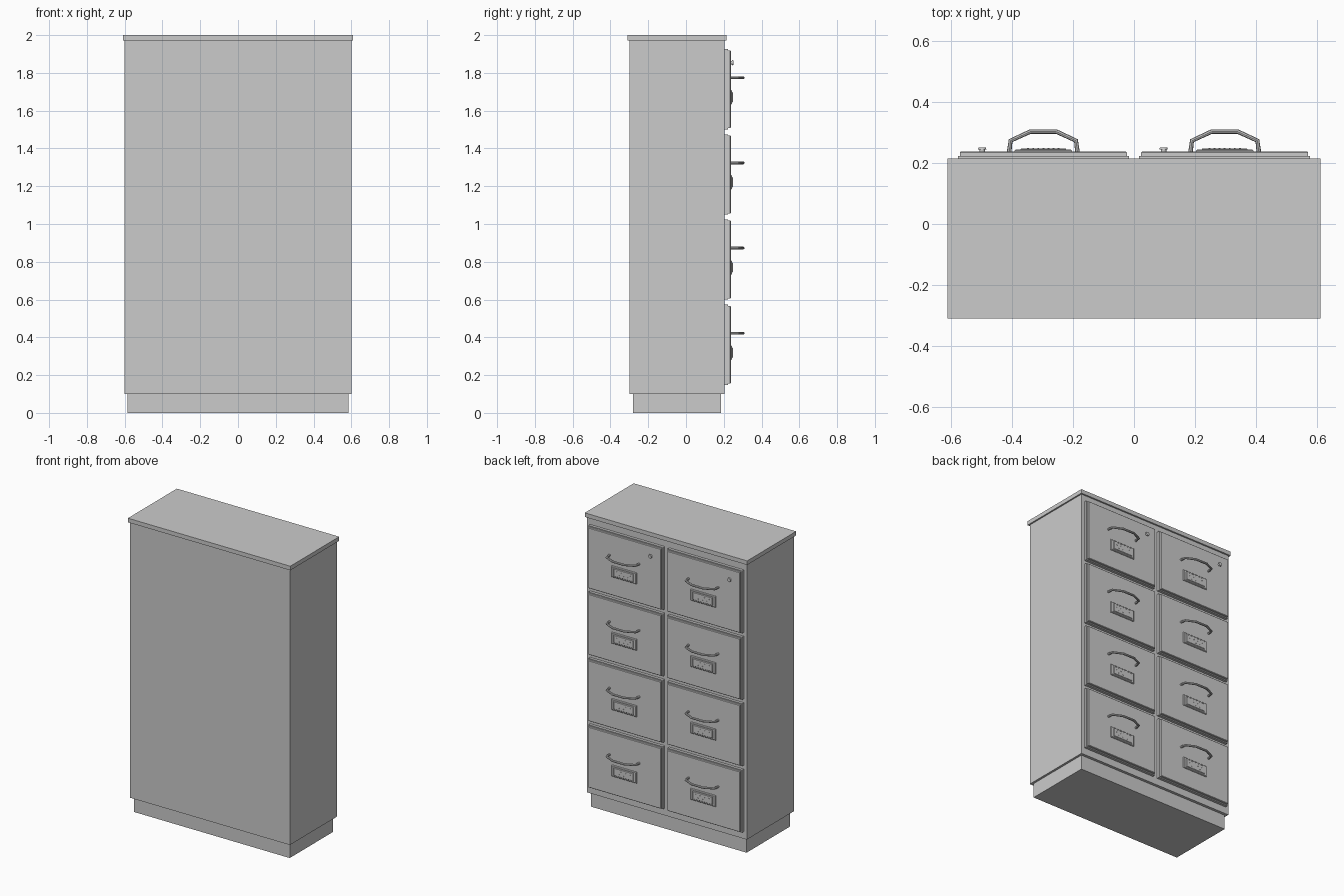
import bpy, bmesh
from math import radians
from mathutils import Matrix, Vector

if "Cube" in bpy.data.objects:
    bpy.data.objects.remove(bpy.data.objects["Cube"])


def finish(name, bm, smooth=False):
    mesh = bpy.data.meshes.new(name)
    bmesh.ops.recalc_face_normals(bm, faces=bm.faces)
    bm.to_mesh(mesh)
    bm.free()
    ob = bpy.data.objects.new(name, mesh)
    bpy.context.collection.objects.link(ob)
    if smooth:
        bpy.ops.object.select_all(action='DESELECT')
        ob.select_set(True)
        bpy.context.view_layer.objects.active = ob
        bpy.ops.object.shade_smooth_by_angle(angle=radians(40))
    return ob


def add_box(bm, lo, hi, bevel=0):
    lo, hi = Vector(lo), Vector(hi)
    m = Matrix.Translation((lo + hi) / 2) @ Matrix.Diagonal((*(hi - lo), 1))
    verts = bmesh.ops.create_cube(bm, size=1, matrix=m)['verts']
    if bevel:
        # soften only the rim of the outward (+y) face
        edges = {e for v in verts for e in v.link_edges
                 if all(abs(w.co.y - hi.y) < 1e-5 for w in e.verts)}
        bmesh.ops.bevel(bm, geom=list(edges), offset=bevel, segments=1, affect='EDGES')


def box(name, lo, hi):
    bm = bmesh.new()
    add_box(bm, lo, hi)
    return finish(name, bm)


def add_disc(bm, x, z, y0, y1, r0, r1, sides):
    m = Matrix.Translation((x, (y0 + y1) / 2, z)) @ Matrix.Rotation(radians(-90), 4, 'X')
    bmesh.ops.create_cone(bm, cap_ends=True, segments=sides, radius1=r0, radius2=r1,
                          depth=y1 - y0, matrix=m)


# Cabinet shell
box("plinth", (-.585, -.28, 0), (.585, .185, .1))
box("cabinet_body", (-.6, -.3, .1), (.6, .204, 1.972))
box("top_slab", (-.61, -.31, 1.972), (.61, .215, 2))

FACE = .237


def drawer_front():
    # stepped panel: wide rear lip and slightly smaller face
    bm = bmesh.new()
    add_box(bm, (-.28, .2, -.2125), (.28, .222, .2125))
    add_box(bm, (-.2735, .22, -.206), (.2735, FACE, .206), .003)
    return finish("drawer_front", bm)


def drawer_handle():
    # round bar bent through angular corners
    path = [(-.112, FACE - .002), (-.107, .273), (-.043, .3025),
            (.043, .3025), (.107, .273), (.112, FACE - .002)]
    cu = bpy.data.curves.new("handle_path", 'CURVE')
    cu.dimensions = '3D'
    cu.bevel_depth = .0075
    cu.bevel_resolution = 2
    cu.use_fill_caps = True
    sp = cu.splines.new('POLY')
    sp.points.add(len(path) - 1)
    for p, (x, y) in zip(sp.points, path):
        p.co = (x, y, .061, 1)
    tmp = bpy.data.objects.new("handle_path", cu)
    bpy.context.collection.objects.link(tmp)
    bpy.context.view_layer.update()
    bm = bmesh.new()
    mesh = tmp.to_mesh()
    bm.from_mesh(mesh)
    tmp.to_mesh_clear()
    bpy.data.objects.remove(tmp)
    return finish("drawer_handle", bm, True)


def label_plate():
    # bevelled plate with a small dotted relief
    bm = bmesh.new()
    add_box(bm, (-.094, FACE - .002, -.08), (.094, .244, -.004), .004)
    add_box(bm, (-.075, .243, -.069), (.075, .248, -.015), .003)
    for row, n in ((-.033, 4), (-.052, 3)):
        for i in range(n):
            add_disc(bm, (i - (n - 1) / 2) * .033, row, .247, .2495, .004, .003, 6)
    return finish("label_plate", bm)


def lock_knob():
    # narrow stem under a flat round head
    bm = bmesh.new()
    add_disc(bm, -.2, .14, FACE - .002, .245, .009, .009, 16)
    add_disc(bm, -.2, .14, .2445, .251, .0135, .012, 16)
    return finish("lock_knob", bm, True)


# Two columns of four drawers sharing mesh data; locks on the top row only
parts = [drawer_front(), drawer_handle(), label_plate()]
lock = lock_knob()
for ci, x in enumerate((-.297, .297)):
    for r in range(4):
        for src in parts + ([lock] if r == 3 else []):
            ob = bpy.data.objects.new(f"{src.data.name}_{ci + 1}_{r + 1}", src.data)
            ob.location = (x, 0, .3605 + .451 * r)
            bpy.context.collection.objects.link(ob)
for src in parts + [lock]:
    bpy.data.objects.remove(src)
